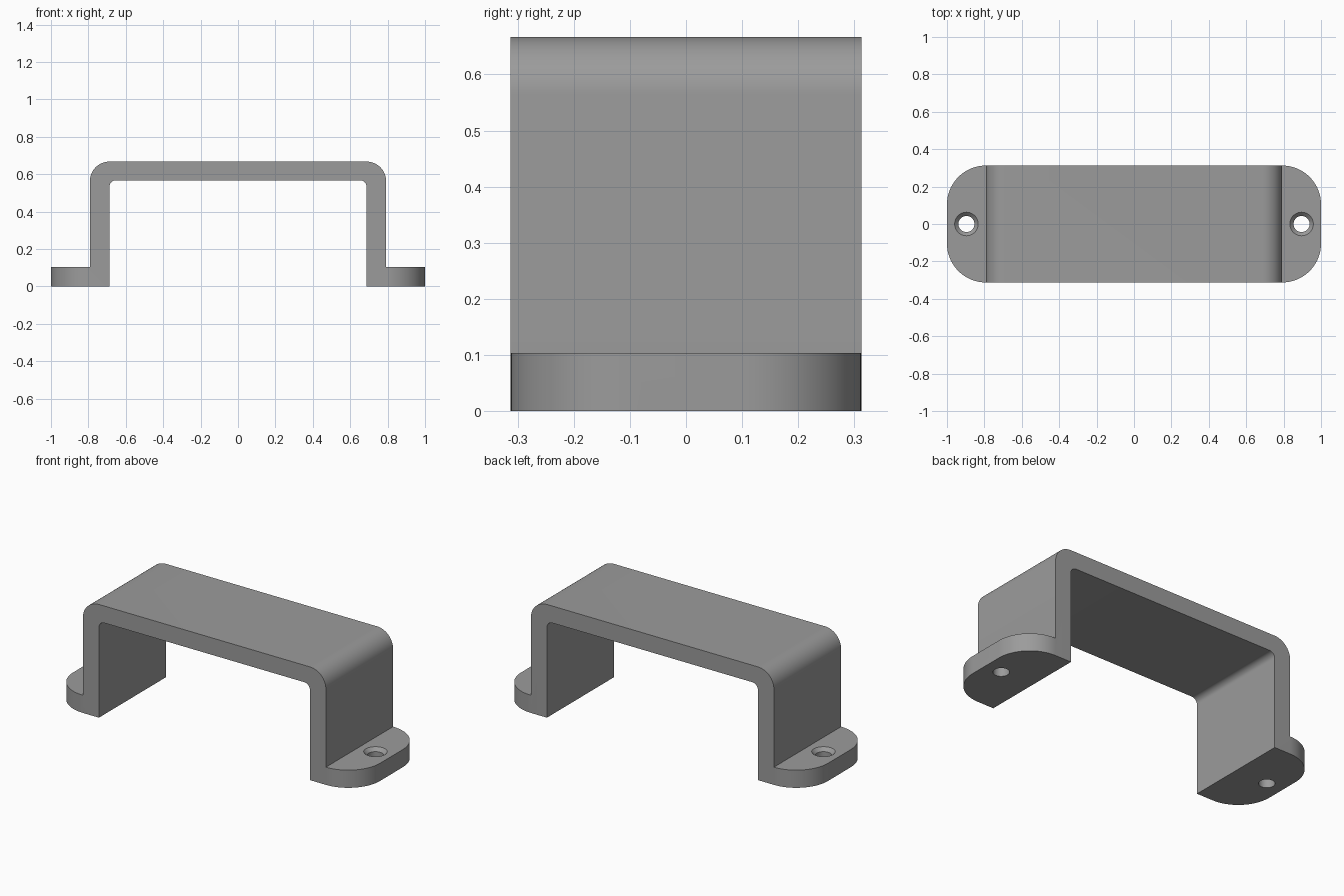
import bpy, bmesh, math

if "Cube" in bpy.data.objects:
    bpy.data.objects.remove(bpy.data.objects["Cube"])

W, H, T = 0.3125, 0.667, 0.104      # half depth, height, wall thickness
XO, XI = 0.7917, 0.6875             # outer and inner leg faces
R_OUT, R_IN, R_FOOT = 0.104, 0.035, 0.208
HOLE_X = 0.896


def arc(cx, cy, r, a0, a1, n):
    """Points on an arc, angles in degrees."""
    return [(cx + r * math.cos(math.radians(a0 + (a1 - a0) * i / n)),
             cy + r * math.sin(math.radians(a0 + (a1 - a0) * i / n))) for i in range(n + 1)]


def prism(name, points, direction):
    """Extrude a closed outline of 3D points along a vector."""
    bm = bmesh.new()
    face = bm.faces.new([bm.verts.new(p) for p in points])
    out = bmesh.ops.extrude_face_region(bm, geom=[face])
    bmesh.ops.translate(bm, vec=direction,
                        verts=[v for v in out["geom"] if isinstance(v, bmesh.types.BMVert)])
    bmesh.ops.recalc_face_normals(bm, faces=bm.faces)
    mesh = bpy.data.meshes.new(name)
    bm.to_mesh(mesh)
    bm.free()
    obj = bpy.data.objects.new(name, mesh)
    bpy.context.collection.objects.link(obj)
    return obj


def hole_cutter(x):
    """Countersunk screw hole as a revolved profile."""
    bm = bmesh.new()
    rings = []
    for r, z in ((0.043, -0.05), (0.043, T - 0.02), (0.063, T), (0.063, T + 0.05)):
        rings.append([bm.verts.new((x + px, py, z)) for px, py in arc(0, 0, r, 0, 360, 48)[:-1]])
    for a, b in zip(rings, rings[1:]):
        for i in range(48):
            j = (i + 1) % 48
            bm.faces.new((a[i], a[j], b[j], b[i]))
    bm.faces.new(rings[0])
    bm.faces.new(rings[-1])
    bmesh.ops.recalc_face_normals(bm, faces=bm.faces)
    mesh = bpy.data.meshes.new("hole_cutter")
    bm.to_mesh(mesh)
    bm.free()
    obj = bpy.data.objects.new("hole_cutter", mesh)
    bpy.context.collection.objects.link(obj)
    return obj


def cut(target, cutter, operation):
    cutter.hide_render = True
    mod = target.modifiers.new("cut", "BOOLEAN")
    mod.operation, mod.solver, mod.object = operation, "EXACT", cutter
    bpy.context.view_layer.objects.active = target
    bpy.ops.object.modifier_apply(modifier=mod.name)
    bpy.data.objects.remove(cutter)


# Bracket: right half of the front profile, mirrored and extruded along y
half = arc(XI - R_IN, H - T - R_IN + 0.004, R_IN, 90, 0, 8)
half += [(XI, 0), (1, 0), (1, T), (XO, T)]
half += arc(XO - R_OUT, H - R_OUT, R_OUT, 0, 90, 16)
profile = half + [(-x, z) for x, z in reversed(half)]
bracket = prism("bracket", [(x, -W, z) for x, z in profile], (0, 2 * W, 0))

# Rounded foot ends
cx, cy = 1 - R_FOOT, W - R_FOOT
quarter = [(min(x, 1), y) for x, y in arc(cx, cy, R_FOOT, 0, 90, 24)]
quarter[-1] = (cx, W + 0.0)
right = [(x, -y) for x, y in reversed(quarter)] + quarter
plan = right + [(-x, -y) for x, y in right]
cut(bracket, prism("plan_cutter", [(x, y, -0.1) for x, y in plan], (0, 0, 1)), "INTERSECT")

# Screw holes
for side in (-1, 1):
    cut(bracket, hole_cutter(side * HOLE_X), "DIFFERENCE")

# Colour and shading
grey = bpy.data.materials.new("grey")
grey.diffuse_color = (0.33, 0.33, 0.33, 1)
grey.use_nodes = True
grey.node_tree.nodes["Principled BSDF"].inputs["Base Color"].default_value = grey.diffuse_color
bracket.data.materials.clear()
bracket.data.materials.append(grey)
for p in bracket.data.polygons:
    p.material_index = 0
bpy.ops.object.select_all(action="DESELECT")
bracket.select_set(True)
bpy.context.view_layer.objects.active = bracket
bpy.ops.object.shade_smooth_by_angle(angle=math.radians(30))
